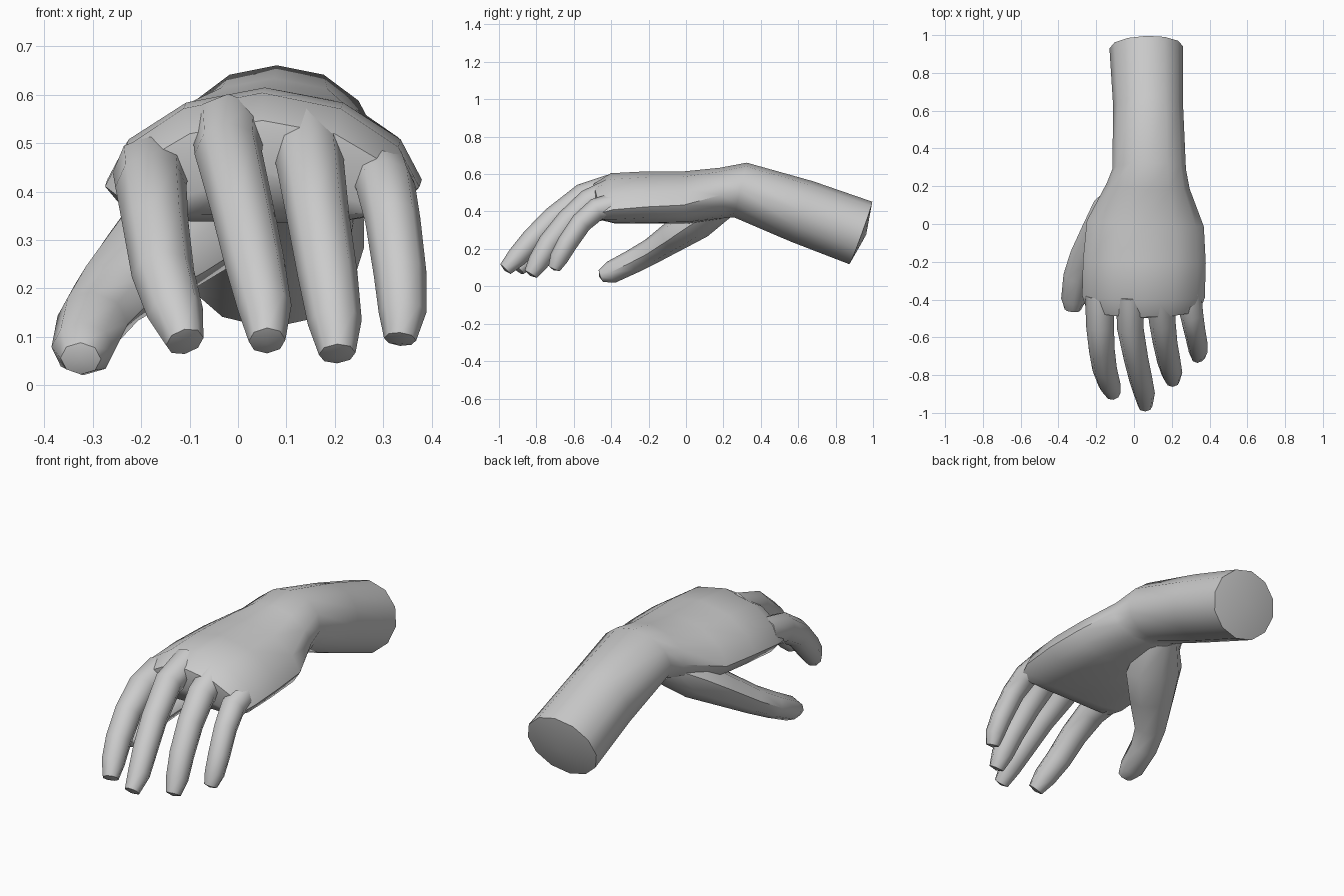
import bpy, bmesh, math
from mathutils import Vector

if "Cube" in bpy.data.objects:
    bpy.data.objects.remove(bpy.data.objects["Cube"])

skin = bpy.data.materials.new("plain_grey")
skin.use_nodes = True
GREY = (0.6, 0.6, 0.6, 1)
skin.diffuse_color = GREY
skin.node_tree.nodes["Principled BSDF"].inputs["Base Color"].default_value = GREY


def loft(name, rings, sides, dome=0.01):
    """Tube through rings of (centre, half width, half thickness, droop of the sides)."""
    bm = bmesh.new()
    centres = [Vector(r[0]) for r in rings]
    loops, tangents = [], []
    for i, (c, wide, thick, droop) in enumerate(rings):
        c = Vector(c)
        t = (centres[min(i + 1, len(rings) - 1)] - centres[max(i - 1, 0)]).normalized()
        side = (Vector((1, 0, 0)) - t * t.x).normalized()
        up = t.cross(side)
        up = up if up.z > 0 else -up
        loop = []
        for k in range(sides):
            a = math.tau * k / sides
            u, v = math.cos(a), math.sin(a)
            loop.append(bm.verts.new(c + side * wide * u + up * (thick * v - droop * u * u)))
        loops.append(loop)
        tangents.append(t)
    for a, b in zip(loops, loops[1:]):
        for k in range(sides):
            n = (k + 1) % sides
            bm.faces.new((a[k], a[n], b[n], b[k]))
    # slightly domed ends
    for loop, c, t in ((loops[0], centres[0], -tangents[0]), (loops[-1], centres[-1], tangents[-1])):
        tip = bm.verts.new(c + t * dome)
        for k in range(sides):
            bm.faces.new((loop[k], loop[(k + 1) % sides], tip))
    bmesh.ops.recalc_face_normals(bm, faces=bm.faces)
    mesh = bpy.data.meshes.new(name)
    bm.to_mesh(mesh)
    bm.free()
    obj = bpy.data.objects.new(name, mesh)
    bpy.context.collection.objects.link(obj)
    mesh.materials.append(skin)
    bpy.ops.object.select_all(action="DESELECT")
    obj.select_set(True)
    bpy.context.view_layer.objects.active = obj
    bpy.ops.object.shade_smooth_by_angle(angle=math.radians(50))
    return obj


# forearm, wrist and palm
loft("forearm_and_palm", [
    ((0.065, 0.935, 0.285), 0.195, 0.178, 0),
    ((0.075, 0.62, 0.40), 0.185, 0.172, 0),
    ((0.08, 0.29, 0.515), 0.195, 0.15, 0),
    ((0.075, 0.2, 0.50), 0.22, 0.135, 0.01),
    ((0.06, 0.0, 0.475), 0.31, 0.14, 0.04),
    ((0.055, -0.2, 0.475), 0.325, 0.14, 0.05),
    ((0.05, -0.39, 0.47), 0.325, 0.135, 0.06),
    ((0.05, -0.47, 0.45), 0.30, 0.10, 0.06),
], 12, 0.03)

# fingers: width scale and the centre line from knuckle to tip
FINGERS = {
    "index_finger": (1.05, [(-0.18, -0.38, 0.44), (-0.18, -0.54, 0.41), (-0.17, -0.67, 0.33),
                            (-0.155, -0.77, 0.23), (-0.13, -0.85, 0.15), (-0.11, -0.90, 0.09)]),
    "middle_finger": (1.0, [(-0.02, -0.38, 0.53), (-0.02, -0.55, 0.48), (0.01, -0.71, 0.36),
                            (0.035, -0.82, 0.25), (0.055, -0.90, 0.16), (0.06, -0.965, 0.092)]),
    "ring_finger": (1.0, [(0.14, -0.38, 0.51), (0.15, -0.52, 0.45), (0.165, -0.63, 0.35),
                          (0.185, -0.73, 0.23), (0.20, -0.79, 0.13), (0.205, -0.83, 0.065)]),
    "little_finger": (0.88, [(0.29, -0.36, 0.44), (0.305, -0.48, 0.41), (0.32, -0.56, 0.34),
                             (0.335, -0.635, 0.23), (0.34, -0.68, 0.15), (0.335, -0.705, 0.095)]),
}
TAPER = (0.075, 0.07, 0.065, 0.062, 0.056, 0.038)
for name, (scale, path) in FINGERS.items():
    loft(name, [(c, r * scale, r * scale, 0) for c, r in zip(path, TAPER)], 8)

# thumb, growing from the fleshy base of the palm
loft("thumb", [
    ((0.0, 0.2, 0.44), 0.10, 0.08, 0),
    ((-0.08, 0.06, 0.35), 0.15, 0.10, 0),
    ((-0.17, -0.06, 0.27), 0.12, 0.085, 0),
    ((-0.26, -0.18, 0.19), 0.085, 0.07, 0),
    ((-0.30, -0.28, 0.135), 0.075, 0.065, 0),
    ((-0.32, -0.40, 0.075), 0.066, 0.06, 0),
    ((-0.325, -0.455, 0.055), 0.042, 0.035, 0),
], 8)
